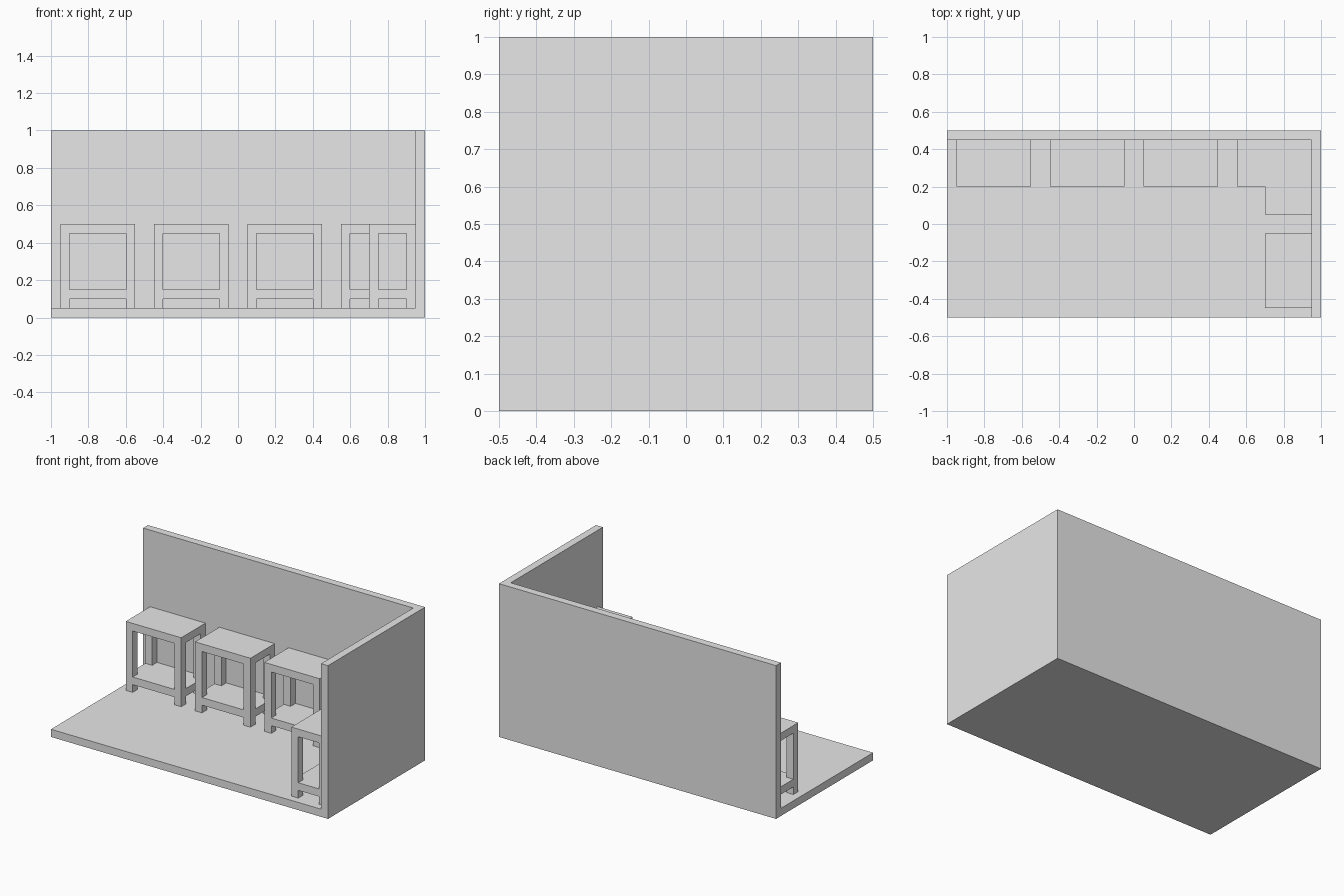
import bpy
import bmesh
from mathutils import Matrix, Vector

cube = bpy.data.objects.get("Cube")
if cube:
    bpy.data.objects.remove(cube, do_unlink=True)

GREY = (0.8, 0.8, 0.8, 1.0)
grey = bpy.data.materials.new("plain_grey")
grey.use_nodes = True
grey.diffuse_color = GREY
grey.node_tree.nodes["Principled BSDF"].inputs["Base Color"].default_value = GREY

T = 0.05  # thickness of walls, floor, legs and boards


def add_box(bm, low, high):
    low, high = Vector(low), Vector(high)
    place = Matrix.Translation((low + high) / 2) @ Matrix.Diagonal((*(high - low), 1))
    bmesh.ops.create_cube(bm, size=1, matrix=place)


def make_object(name, boxes):
    bm = bmesh.new()
    for low, high in boxes:
        add_box(bm, low, high)
    mesh = bpy.data.meshes.new(name)
    bm.to_mesh(mesh)
    bm.free()
    mesh.materials.append(grey)
    obj = bpy.data.objects.new(name, mesh)
    bpy.context.collection.objects.link(obj)
    return obj


def make_table(name, x0, y0, x1, y1):
    # Top board, flush lower shelf and four legs split by the shelf
    boxes = [((x0, y0, 0.45), (x1, y1, 0.5)),
             ((x0, y0, 0.1), (x1, y1, 0.15))]
    for x in (x0, x1 - T):
        for y in (y0, y1 - T):
            for z0, z1 in ((T, 0.1), (0.15, 0.45)):
                boxes.append(((x, y, z0), (x + T, y + T, z1)))
    make_object(name, boxes)


# Room shell
make_object("floor", [((-1, -0.5, 0), (1, 0.5, T))])
make_object("back_wall", [((-1, 0.5 - T, T), (1, 0.5, 1))])
make_object("side_wall", [((1 - T, -0.5, T), (1, 0.5 - T, 1))])

# Row of tables along the back wall
for i in range(4):
    x = -0.95 + i * 0.5
    make_table(f"back_table_{i + 1}", x, 0.2, x + 0.4, 0.45)

# Tables turned along the side wall, the rear one meeting the back row
for i in range(2):
    y = -0.45 + i * 0.5
    make_table(f"side_table_{i + 1}", 0.7, y, 0.95, y + 0.4)
